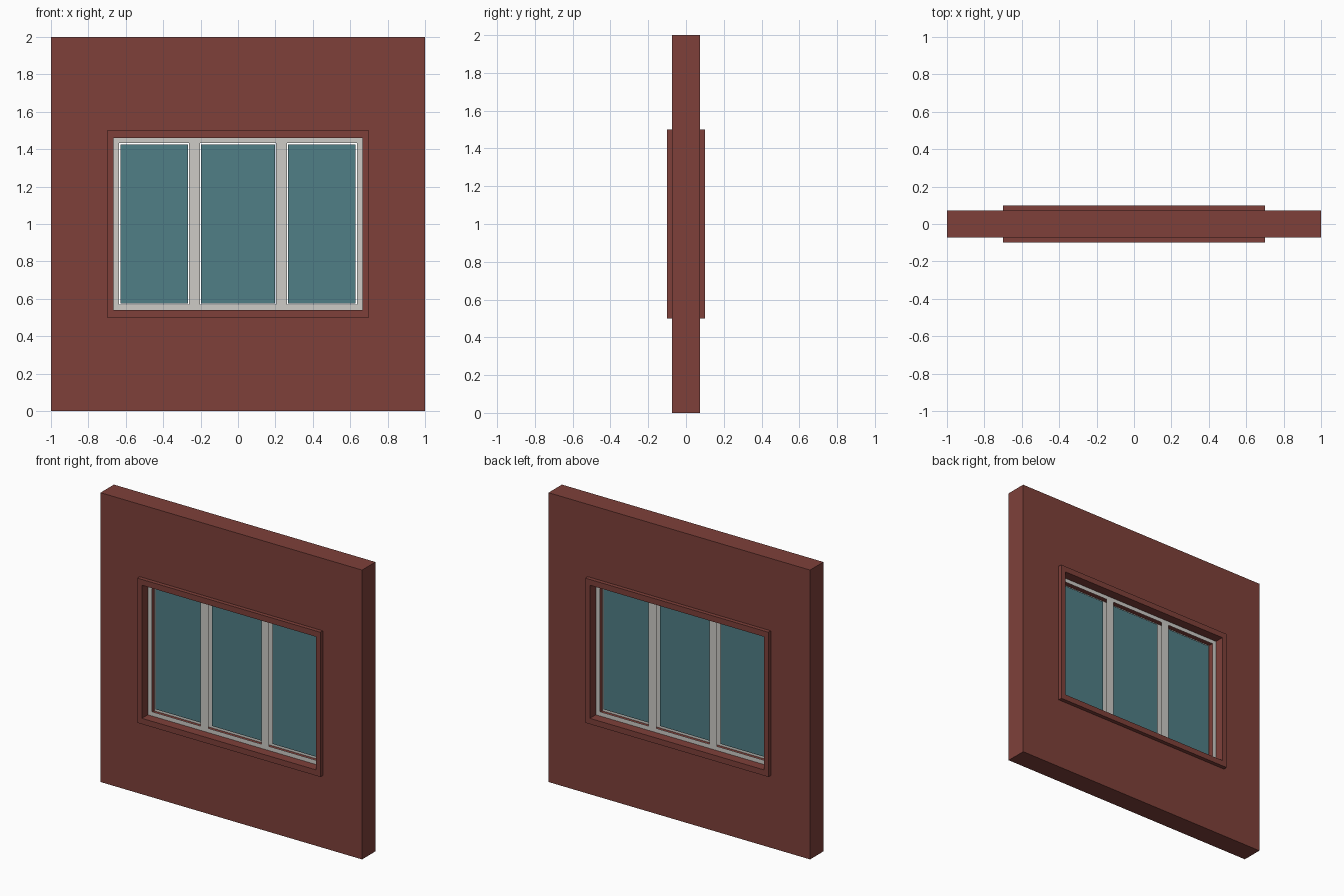
import bpy, bmesh

if "Cube" in bpy.data.objects:
    bpy.data.objects.remove(bpy.data.objects["Cube"])

def material(name, rgb):
    lin = [((c / 255 + 0.055) / 1.055) ** 2.4 for c in rgb]
    m = bpy.data.materials.new(name)
    m.diffuse_color = (*lin, 1)
    m.use_nodes = True
    m.node_tree.nodes["Principled BSDF"].inputs["Base Color"].default_value = m.diffuse_color
    return m

BRICK = material("brick red", (126, 64, 58))
WHITE = material("off white", (205, 203, 198))
GLASS = material("teal glass", (80, 126, 134))

def finish(name, bm, mat):
    me = bpy.data.meshes.new(name)
    bm.to_mesh(me)
    bm.free()
    me.materials.append(mat)
    ob = bpy.data.objects.new(name, me)
    bpy.context.collection.objects.link(ob)
    return ob

def grid_plate(bm, xs, zs, y, skip=()):
    """Front-facing plate of grid cells; returns faces by (column, row)."""
    v = [[bm.verts.new((x, y, z)) for z in zs] for x in xs]
    return {(i, j): bm.faces.new((v[i][j], v[i + 1][j], v[i + 1][j + 1], v[i][j + 1]))
            for i in range(len(xs) - 1) for j in range(len(zs) - 1) if (i, j) not in skip}

def ring(name, xs, zs, half_depth):
    """Rectangular slab with a rectangular hole."""
    bm = bmesh.new()
    faces = list(grid_plate(bm, xs, zs, -half_depth, {(1, 1)}).values())
    ext = bmesh.ops.extrude_face_region(bm, geom=faces, use_keep_orig=True)
    verts = [g for g in ext["geom"] if isinstance(g, bmesh.types.BMVert)]
    bmesh.ops.translate(bm, verts=verts, vec=(0, 2 * half_depth, 0))
    bmesh.ops.recalc_face_normals(bm, faces=bm.faces)
    # merge the coplanar cells
    bmesh.ops.dissolve_limit(bm, angle_limit=0.01, verts=bm.verts, edges=bm.edges)
    return finish(name, bm, BRICK)

# Wall and the casing that stands proud on both sides
ring("wall", [-1, -0.7, 0.7, 1], [0, 0.5, 1.5, 2], 0.073)
ring("casing", [-0.7, -0.665, 0.665, 0.7], [0.5, 0.54, 1.46, 1.5], 0.1)

# White window frame: grid plate whose three lights are inset and pushed back
XS = [-0.665, -0.635, -0.262, -0.203, 0.203, 0.262, 0.635, 0.665]
ZS = [0.54, 0.57, 1.432, 1.46]
bm = bmesh.new()
cells = grid_plate(bm, XS, ZS, -0.035)
lights = [cells[i, 1] for i in (1, 3, 5)]
bmesh.ops.inset_individual(bm, faces=lights, thickness=0.008, depth=-0.031, use_even_offset=True)
bmesh.ops.delete(bm, geom=lights, context='FACES_ONLY')
frame = finish("window_frame", bm, WHITE)
mirror = frame.modifiers.new("back side", 'MIRROR')
mirror.use_axis = (False, True, False)
mirror.use_clip = False
mirror.use_mirror_merge = False

# Glass panes
for i, name in ((1, "left"), (3, "middle"), (5, "right")):
    bm = bmesh.new()
    bmesh.ops.create_cube(bm, size=1)
    w, h = XS[i + 1] - XS[i] - 0.012, ZS[2] - ZS[1] - 0.012
    bmesh.ops.scale(bm, verts=bm.verts, vec=(w, 0.008, h))
    bmesh.ops.translate(bm, verts=bm.verts,
                        vec=((XS[i] + XS[i + 1]) / 2, 0, (ZS[1] + ZS[2]) / 2))
    finish(name + "_glass", bm, GLASS)
